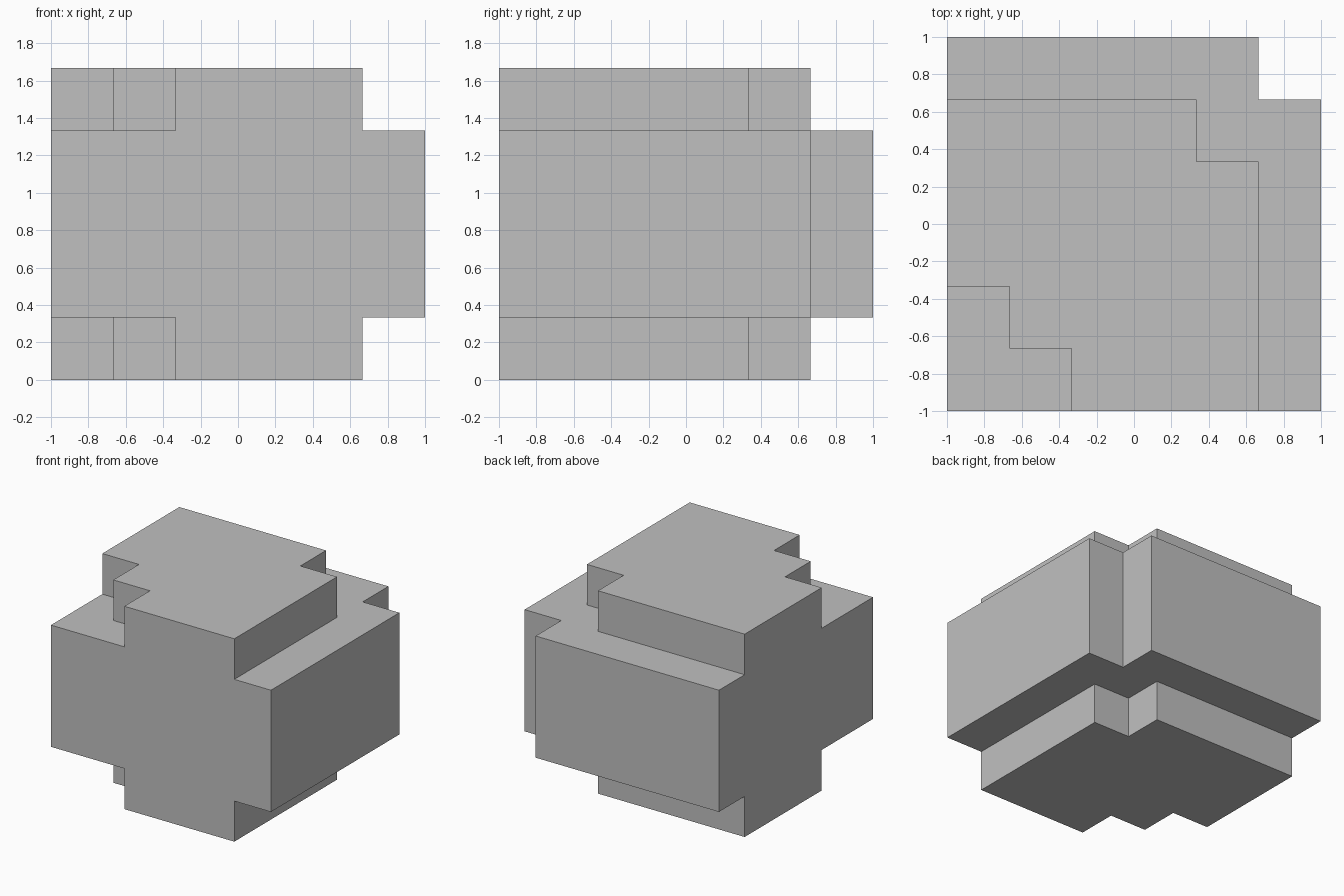
import bpy
import bmesh

cube = bpy.data.objects.get("Cube")
if cube:
    bpy.data.objects.remove(cube, do_unlink=True)

grey = bpy.data.materials.new("plain grey")
grey.use_nodes = True
colour = (0.53, 0.53, 0.53, 1)
grey.diffuse_color = colour
grey.node_tree.nodes["Principled BSDF"].inputs["Base Color"].default_value = colour

U = 1 / 3  # grid step: the whole block is six steps wide


def to_mesh(name, bm):
    """Turn a bmesh into a grey object."""
    bmesh.ops.recalc_face_normals(bm, faces=bm.faces)
    mesh = bpy.data.meshes.new(name)
    bm.to_mesh(mesh)
    bm.free()
    mesh.materials.append(grey)
    obj = bpy.data.objects.new(name, mesh)
    bpy.context.collection.objects.link(obj)
    return obj


def slab(name, outline, z0, z1):
    """Extrude an outline in grid steps from z0 to z1."""
    bm = bmesh.new()
    base = bm.faces.new([bm.verts.new((x * U, y * U, z0 * U)) for x, y in outline])
    top = bmesh.ops.extrude_face_region(bm, geom=[base])["geom"]
    verts = [v for v in top if isinstance(v, bmesh.types.BMVert)]
    bmesh.ops.translate(bm, verts=verts, vec=(0, 0, (z1 - z0) * U))
    return to_mesh(name, bm)


# Wide middle block with one notched corner
wide = [(-3, -3), (3, -3), (3, 2), (2, 2), (2, 3), (-3, 3)]
# Narrower outline with a stepped corner, used above and below
stepped = [(-1, -3), (2, -3), (2, 1), (1, 1), (1, 2), (-3, 2),
           (-3, -1), (-2, -1), (-2, -2), (-1, -2)]

body = slab("middle_block", wide, 1, 4)
layers = [slab("bottom_layer", stepped, 0, 1), slab("top_layer", stepped, 4, 5)]

# Fuse the layers into one clean shell
for layer in layers:
    mod = body.modifiers.new("join_" + layer.name, "BOOLEAN")
    mod.operation = "UNION"
    mod.solver = "EXACT"
    mod.object = layer
bpy.context.view_layer.update()
fused = bpy.data.meshes.new_from_object(
    body.evaluated_get(bpy.context.evaluated_depsgraph_get()))
body.modifiers.clear()
body.data = fused
body.name = "stepped_block"
for layer in layers:
    bpy.data.objects.remove(layer, do_unlink=True)
